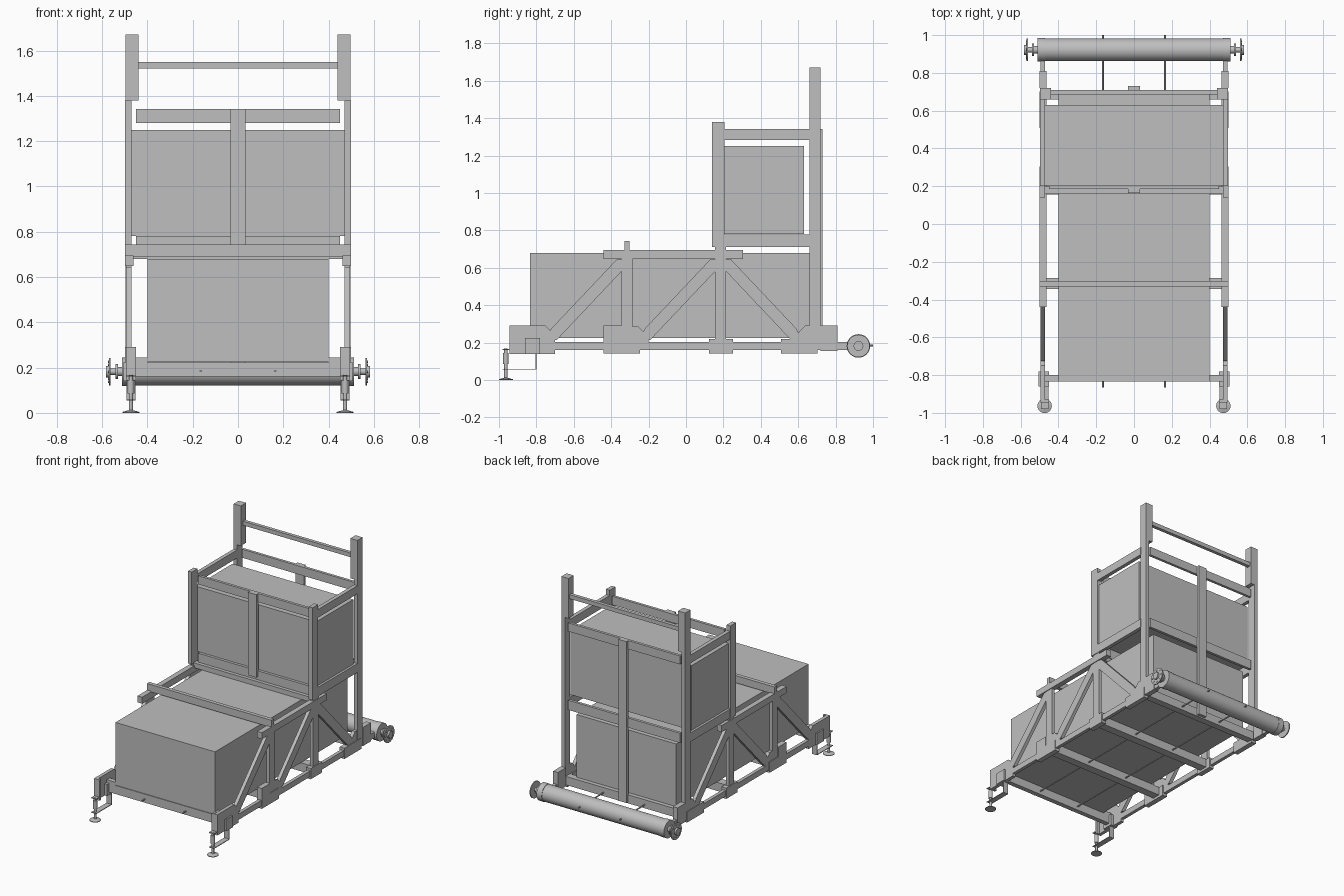
import bpy, bmesh, math
from mathutils import Matrix, Vector

cube = bpy.data.objects.get("Cube")
if cube:
    bpy.data.objects.remove(cube, do_unlink=True)

grey = bpy.data.materials.new("mid grey")
grey.use_nodes = True
colour = (0.52, 0.52, 0.52, 1)
grey.diffuse_color = colour
grey.node_tree.nodes["Principled BSDF"].inputs["Base Color"].default_value = colour


def finish(name, bm, smooth=False):
    bmesh.ops.recalc_face_normals(bm, faces=bm.faces)
    mesh = bpy.data.meshes.new(name)
    bm.to_mesh(mesh)
    bm.free()
    mesh.materials.append(grey)
    ob = bpy.data.objects.new(name, mesh)
    bpy.context.collection.objects.link(ob)
    if smooth:
        bpy.ops.object.select_all(action='DESELECT')
        ob.select_set(True)
        bpy.context.view_layer.objects.active = ob
        bpy.ops.object.shade_smooth_by_angle(angle=math.radians(35))
    return ob


def box(name, x, y, z):
    """Box from (min, max) pairs."""
    bm = bmesh.new()
    bmesh.ops.create_cube(bm, size=1)
    for v in bm.verts:
        v.co = [lo + (c + 0.5) * (hi - lo) for c, (lo, hi) in zip(v.co, (x, y, z))]
    return finish(name, bm)


def prism(name, x, outline):
    """Side outline in (y, z), extruded along x."""
    bm = bmesh.new()
    face = bm.faces.new([bm.verts.new((x[0], y, z)) for y, z in outline])
    new = bmesh.ops.extrude_face_region(bm, geom=[face])["geom"]
    moved = [g for g in new if isinstance(g, bmesh.types.BMVert)]
    bmesh.ops.translate(bm, verts=moved, vec=(x[1] - x[0], 0, 0))
    return finish(name, bm)


def lathe(name, centre, axis, profile, sides=32):
    """Turned part: profile of (distance along axis, radius)."""
    bm = bmesh.new()
    turn = Vector((0, 0, 1)).rotation_difference(Vector(axis)).to_matrix().to_4x4()
    place = Matrix.Translation(centre) @ turn
    rings = []
    for d, r in profile:
        rings.append([bm.verts.new(place @ Vector((r * math.cos(a), r * math.sin(a), d)))
                      for a in (2 * math.pi * i / sides for i in range(sides))])
    for a, b in zip(rings, rings[1:]):
        for i in range(sides):
            j = (i + 1) % sides
            bm.faces.new((a[i], a[j], b[j], b[i]))
    bm.faces.new(rings[0])
    bm.faces.new(rings[-1])
    return finish(name, bm, True)


# Load boxes
box("lower_box", (-0.40, 0.40), (-0.835, 0.685), (0.225, 0.68))
box("upper_box", (-0.485, 0.485), (0.205, 0.63), (0.78, 1.25))

# Floor beams and long tie rods
for i, (y0, y1) in enumerate([(-0.835, -0.80), (-0.345, -0.285), (0.155, 0.215), (0.66, 0.71)]):
    box(f"floor_beam_{i}", (-0.475, 0.475), (y0, y1), (0.16, 0.222))
for x in (-0.165, 0.165):
    lathe(f"tie_rod_{'left' if x > 0 else 'right'}", (x, -0.865, 0.185), (0, 1, 0),
          [(0, 0.005), (1.865, 0.005)], 10)

# Cross members
box("front_cross_bar", (-0.50, 0.50), (-0.33, -0.302), (0.69, 0.743))
box("middle_cross_bar", (-0.475, 0.475), (0.16, 0.20), (0.68, 0.715))
for y, end in ((0.185, "front"), (0.69, "rear")):
    box(f"{end}_lower_rail", (-0.45, 0.45), (y, y + 0.02), (0.71, 0.78))
    box(f"{end}_upper_rail", (-0.45, 0.45), (y, y + 0.02), (1.28, 1.342))
box("top_cross_bar", (-0.45, 0.45), (0.685, 0.71), (1.52, 1.55))
box("front_strap", (-0.033, 0.033), (0.163, 0.187), (0.74, 1.342))
box("rear_strap", (-0.033, 0.033), (0.708, 0.73), (0.17, 1.342))

BRACE = [(-0.75, 0.215), (-0.69, 0.215), (-0.345, 0.58), (-0.345, 0.645), (-0.37, 0.645), (-0.72, 0.275)]

for s, side in ((1, "left"), (-1, "right")):
    def span(a, b):
        return tuple(sorted((s * a, s * b)))

    wide = span(0.47, 0.495)
    plate = span(0.462, 0.50)

    # Truss side frame
    box(f"bottom_chord_{side}", wide, (-0.85, 0.87), (0.16, 0.202))
    box(f"top_chord_{side}", plate, (-0.44, 0.305), (0.648, 0.695))
    box(f"truss_post_front_{side}", wide, (-0.345, -0.285), (0.19, 0.66))
    box(f"truss_post_middle_{side}", wide, (0.155, 0.215), (0.19, 0.715))
    prism(f"brace_front_{side}", wide, BRACE)
    prism(f"brace_middle_{side}", wide, [(y + 0.5, z) for y, z in BRACE])
    prism(f"brace_rear_{side}", wide, [(-0.13 - y, z) for y, z in BRACE])

    # Joint plates and lugs
    for i, y in enumerate((-0.31, 0.187, 0.637)):
        h = 0.13 if i != 1 else 0.065
        box(f"joint_plate_{i}_{side}", plate, (y - h, y + 0.065), (0.142, 0.22))
    prism(f"middle_lug_{side}", plate,
          [(-0.44, 0.20), (-0.44, 0.29), (-0.345, 0.29), (-0.345, 0.20)])
    prism(f"middle_lug_rear_{side}", wide,
          [(-0.285, 0.20), (-0.285, 0.285), (-0.255, 0.285), (-0.20, 0.23), (-0.20, 0.20)])
    prism(f"rear_lug_{side}", plate,
          [(0.72, 0.155), (0.72, 0.29), (0.81, 0.29), (0.81, 0.155)])
    prism(f"rear_gusset_{side}", wide,
          [(0.58, 0.20), (0.58, 0.23), (0.635, 0.29), (0.67, 0.29), (0.67, 0.20)])
    prism(f"front_end_plate_{side}", wide,
          [(-0.945, 0.14), (-0.945, 0.29), (-0.75, 0.29), (-0.70, 0.24), (-0.70, 0.14)])
    box(f"front_end_flange_{side}", span(0.45, 0.505), (-0.86, -0.78), (0.14, 0.225))
    box(f"front_end_lip_{side}", span(0.45, 0.495), (-0.945, -0.93), (0.14, 0.29))
    box(f"floor_bracket_{side}", span(0.40, 0.47), (-0.835, -0.80), (0.16, 0.245))

    # Upper rack
    box(f"rack_post_front_{side}", span(0.47, 0.50), (0.14, 0.205), (0.71, 1.38))
    box(f"rack_post_rear_{side}", span(0.47, 0.497), (0.66, 0.72), (0.16, 1.67))
    box(f"rack_post_cap_{side}", span(0.44, 0.497), (0.66, 0.72), (1.38, 1.67))
    box(f"rack_side_rail_lower_{side}", span(0.47, 0.498), (0.20, 0.665), (0.712, 0.777))
    box(f"rack_side_rail_upper_{side}", span(0.47, 0.498), (0.20, 0.665), (1.283, 1.342))

    # Levelling foot and its bracket
    lathe(f"foot_{side}", (s * 0.473, -0.963, 0), (0, 0, 1),
          [(0, 0.038), (0.004, 0.038), (0.012, 0.009), (0.168, 0.009)], 24)
    lathe(f"foot_nut_{side}", (s * 0.473, -0.963, 0.085), (0, 0, 1), [(0, 0.015), (0.06, 0.015)], 12)
    box(f"foot_bracket_bottom_{side}", span(0.453, 0.493), (-0.98, -0.80), (0.055, 0.06))
    box(f"foot_bracket_back_{side}", span(0.453, 0.493), (-0.805, -0.80), (0.055, 0.142))
    box(f"foot_bracket_top_{side}", span(0.453, 0.493), (-0.98, -0.94), (0.16, 0.166))

    # Roller end hub with flange
    lathe(f"roller_hub_{side}", (s * 0.50, 0.922, 0.182), (s, 0, 0),
          [(0, 0.02), (0.03, 0.02), (0.03, 0.033), (0.04, 0.033), (0.04, 0.014),
           (0.062, 0.014), (0.062, 0.06), (0.07, 0.06), (0.07, 0.026), (0.083, 0.026)])
    for i in range(8):
        a = math.pi * i / 4
        lathe(f"hub_bolt_{side}_{i}", (s * 0.57, 0.922 + 0.044 * math.cos(a), 0.182 + 0.044 * math.sin(a)),
              (s, 0, 0), [(0, 0.006), (0.003, 0.006)], 8)

# Rear roller with stepped ends
lathe("rear_roller", (0, 0.922, 0.182), (1, 0, 0),
      [(-0.512, 0.05), (-0.512, 0.063), (-0.47, 0.063), (-0.47, 0.06), (0.47, 0.06),
       (0.47, 0.063), (0.512, 0.063), (0.512, 0.05)], 40)
